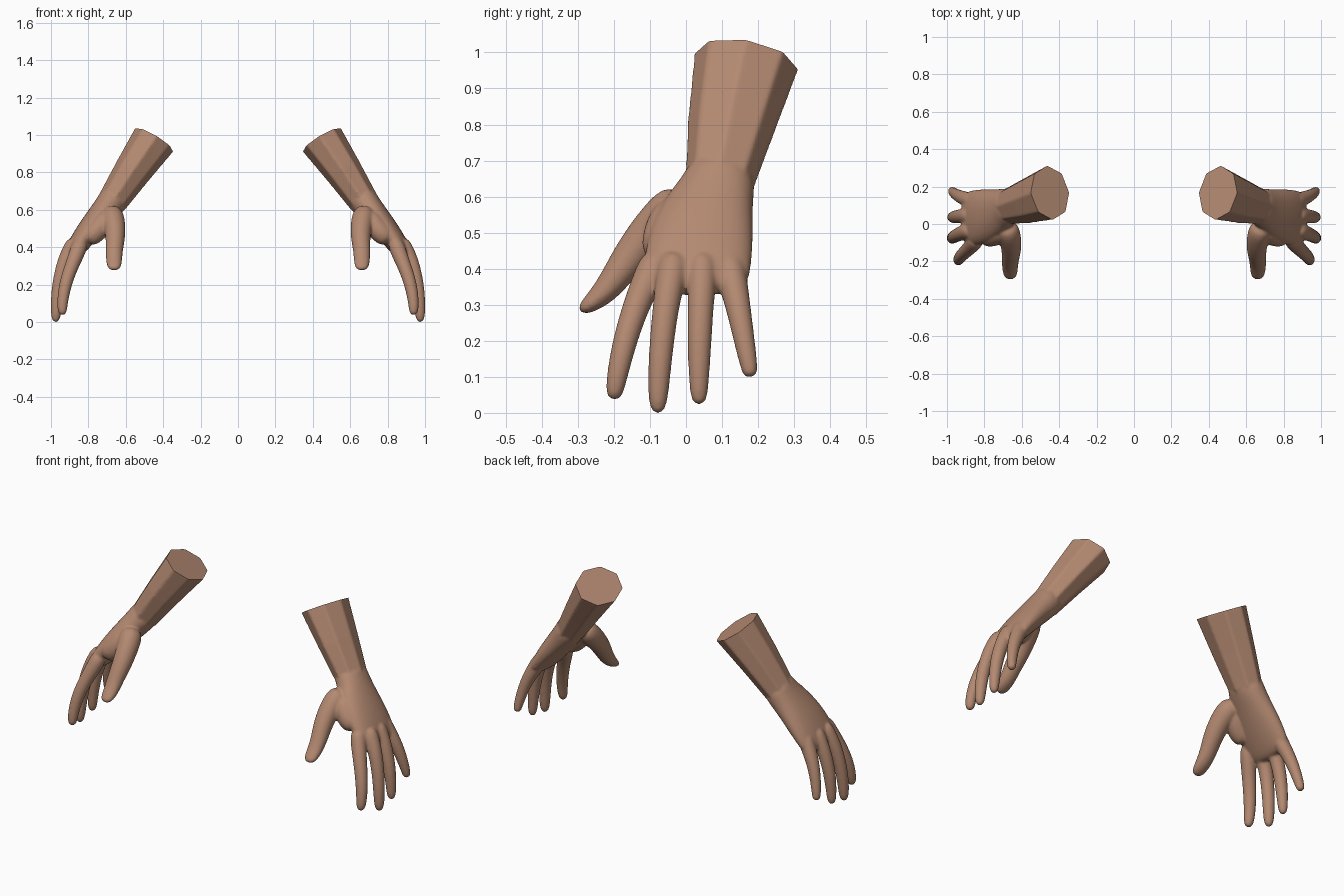
import bpy, bmesh, math
from mathutils import Vector

if "Cube" in bpy.data.objects:
    bpy.data.objects.remove(bpy.data.objects["Cube"])

skin = bpy.data.materials.new("skin")
skin.diffuse_color = (0.45, 0.25, 0.165, 1)
skin.use_nodes = True
skin.node_tree.nodes["Principled BSDF"].inputs["Base Color"].default_value = skin.diffuse_color


def loft(bm, stations, sides=8, grow=1.0, power=1.0):
    """Closed tube through (x, y, z, half width along y, half thickness)."""
    pts = [Vector(s[:3]) for s in stations]
    rings = []
    for i, s in enumerate(stations):
        tan = (pts[min(i + 1, len(pts) - 1)] - pts[max(i - 1, 0)]).normalized()
        wide = Vector((0, 1, 0))
        wide = (wide - tan * wide.dot(tan)).normalized()
        thick = tan.cross(wide)
        a, b = s[3] * grow, s[-1] * grow
        ring = []
        for k in range(sides):
            t = 2 * math.pi * k / sides
            c, n = math.cos(t), math.sin(t)
            c = math.copysign(abs(c) ** power, c)
            n = math.copysign(abs(n) ** power, n)
            ring.append(bm.verts.new(pts[i] + wide * a * c + thick * b * n))
        rings.append(ring)
    for r0, r1 in zip(rings, rings[1:]):
        for k in range(sides):
            j = (k + 1) % sides
            bm.faces.new((r0[k], r0[j], r1[j], r1[k]))
    bm.faces.new(rings[0][::-1])
    bm.faces.new(rings[-1])


def bake(bm, setup):
    """Run modifiers on a bmesh and return the resulting mesh."""
    bmesh.ops.recalc_face_normals(bm, faces=bm.faces)
    me = bpy.data.meshes.new("work")
    bm.to_mesh(me)
    bm.free()
    ob = bpy.data.objects.new("work", me)
    bpy.context.collection.objects.link(ob)
    setup(ob)
    dg = bpy.context.evaluated_depsgraph_get()
    out = bpy.data.meshes.new_from_object(ob.evaluated_get(dg))
    bpy.data.objects.remove(ob)
    return out


def subdivide(ob):
    ob.modifiers.new("sub", 'SUBSURF').levels = 2


def fuse(ob):
    m = ob.modifiers.new("remesh", 'REMESH')
    m.mode = 'VOXEL'
    m.voxel_size = 0.006
    s = ob.modifiers.new("smooth", 'SMOOTH')
    s.factor, s.iterations = 0.5, 9


# palm: wrist to knuckles
bm = bmesh.new()
loft(bm, [(.655, .10, .69, .095, .08), (.69, .09, .635, .102, .078),
          (.735, .065, .58, .125, .072), (.80, .042, .50, .148, .066),
          (.868, .03, .41, .152, .055), (.915, .033, .335, .135, .036)],
     grow=1.08, power=.85)
digits = [
    # index
    [(.84, -.075, .45, .045), (.868, -.11, .37, .042), (.898, -.14, .30, .037),
     (.932, -.172, .20, .034), (.946, -.193, .10, .029), (.944, -.202, .04, .022)],
    # middle
    [(.87, -.03, .45, .045), (.91, -.042, .38, .042), (.942, -.055, .31, .037),
     (.968, -.068, .20, .034), (.978, -.076, .09, .031), (.98, -.079, 0, .023)],
    # ring
    [(.87, .045, .45, .045), (.91, .045, .38, .041), (.942, .041, .31, .036),
     (.968, .037, .20, .034), (.977, .036, .10, .028), (.98, .036, .025, .022)],
    # little
    [(.85, .115, .45, .045), (.895, .13, .37, .041), (.938, .147, .29, .034),
     (.965, .163, .20, .029), (.978, .176, .13, .024), (.98, .18, .105, .018)],
    # thumb
    [(.69, 0, .61, .065), (.665, -.08, .535, .06), (.66, -.145, .455, .052),
     (.668, -.19, .39, .043, .046), (.668, -.235, .33, .034, .043),
     (.667, -.298, .286, .016, .034)],
    # web between thumb and index
    [(.69, -.02, .59, .06), (.75, -.065, .50, .06), (.82, -.075, .435, .05)],
]
for d in digits:
    loft(bm, d, grow=1.1)
me = bake(bm, subdivide)

# forearm: faceted octagon tube, run past its cut end
bm = bmesh.new()
bm.from_mesh(me)
cut = Vector((.455, .167, .98))
axis = Vector((-.60, .21, 1)).normalized()
start = cut + axis * .05
loft(bm, [(*start, .150, .122), (*cut, .147, .120), (.572, .127, .81, .124, .10),
          (.675, .095, .655, .099, .082), (.735, .068, .58, .09, .06)])
me = bake(bm, fuse)

# trim the forearm to a flat end
bm = bmesh.new()
bm.from_mesh(me)
r = bmesh.ops.bisect_plane(bm, geom=bm.verts[:] + bm.edges[:] + bm.faces[:],
                           plane_co=cut, plane_no=axis, clear_outer=True)
bmesh.ops.edgeloop_fill(bm, edges=[e for e in r["geom_cut"]
                                   if isinstance(e, bmesh.types.BMEdge)])

# stand on the floor and reach one unit sideways
low = min(v.co.z for v in bm.verts)
far = max(v.co.x for v in bm.verts)
for v in bm.verts:
    v.co.z -= low
    v.co.x += 1 - far

# the pair of hands
for name in ("left_hand", "right_hand"):
    bmesh.ops.recalc_face_normals(bm, faces=bm.faces)
    me = bpy.data.meshes.new(name)
    bm.to_mesh(me)
    me.materials.clear()
    me.materials.append(skin)
    ob = bpy.data.objects.new(name, me)
    bpy.context.collection.objects.link(ob)
    bpy.ops.object.select_all(action='DESELECT')
    ob.select_set(True)
    bpy.context.view_layer.objects.active = ob
    bpy.ops.object.shade_smooth_by_angle(angle=math.radians(40))
    for v in bm.verts:
        v.co.x *= -1
bm.free()
